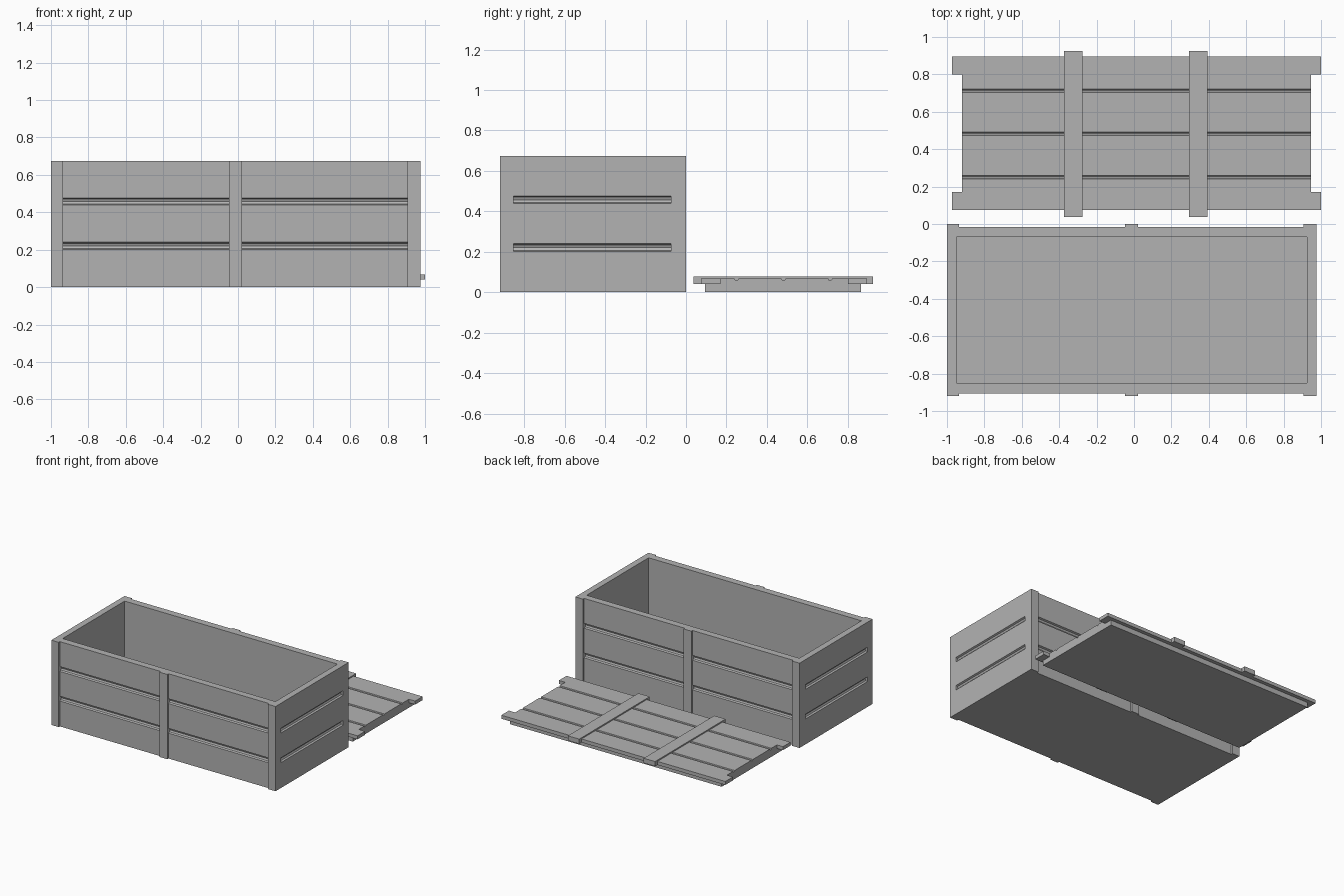
import bpy
import bmesh
from math import pi
from mathutils import Matrix

cube = bpy.data.objects.get("Cube")
if cube:
    bpy.data.objects.remove(cube, do_unlink=True)

# Single plain grey
grey = bpy.data.materials.new("plain grey")
grey.use_nodes = True
grey.diffuse_color = (0.45, 0.45, 0.45, 1)
grey.node_tree.nodes["Principled BSDF"].inputs["Base Color"].default_value = grey.diffuse_color


def finish(name, bm):
    mesh = bpy.data.meshes.new(name)
    bm.to_mesh(mesh)
    bm.free()
    mesh.materials.append(grey)
    obj = bpy.data.objects.new(name, mesh)
    bpy.context.collection.objects.link(obj)
    return obj


def box(name, x, y, z):
    """Box from (low, high) ranges."""
    bm = bmesh.new()
    bmesh.ops.create_cube(bm, size=1)
    for v in bm.verts:
        v.co = [r[0] if c < 0 else r[1] for c, r in zip(v.co, (x, y, z))]
    return finish(name, bm)


def rod(axis, low, high, a, b, radius):
    """Eight-sided groove cutter along x or y; a and b are its other coordinates."""
    bm = bmesh.new()
    mid = (low + high) / 2
    turn = Matrix.Rotation(pi / 2, 4, 'Y' if axis == 'x' else 'X')
    place = (mid, a, b) if axis == 'x' else (a, mid, b)
    bmesh.ops.create_cone(bm, cap_ends=True, segments=8, radius1=radius, radius2=radius,
                          depth=high - low, matrix=Matrix.Translation(place) @ turn)
    return finish("groove_cutter", bm)


def carve(obj, cutters):
    """Subtract the cutters, bake the result and discard the cutters."""
    for c in cutters:
        c.hide_render = True
        mod = obj.modifiers.new("carve", 'BOOLEAN')
        mod.operation = 'DIFFERENCE'
        mod.solver = 'EXACT'
        mod.object = c
    bpy.context.view_layer.update()
    graph = bpy.context.evaluated_depsgraph_get()
    baked = bpy.data.meshes.new_from_object(obj.evaluated_get(graph))
    obj.modifiers.clear()
    obj.data = baked
    for c in cutters:
        bpy.data.objects.remove(c, do_unlink=True)


# Crate body: open box with grooves between its boards
LEFT, RIGHT, FRONT, BACK, HIGH = -1.0, 0.975, -0.905, -0.015, 0.675
POSTS = [(LEFT, -0.935), (-0.047, 0.021), (0.907, RIGHT)]
body = box("crate_body", (LEFT, RIGHT), (FRONT, BACK), (0, HIGH))
cutters = [box("cavity_cutter", (-0.95, 0.925), (-0.85, -0.07), (0.05, 1))]
for z in (0.221, 0.457):
    for y in (FRONT, BACK):
        for left_post, right_post in zip(POSTS, POSTS[1:]):
            cutters.append(rod('x', left_post[1], right_post[0], y, z, 0.019))
    for x in (LEFT, RIGHT):
        cutters.append(rod('y', -0.853, -0.073, x, z, 0.019))
carve(body, cutters)

# Upright posts on the long sides
for side, y in (("front", (-0.92, FRONT)), ("back", (BACK, 0))):
    for place, x in zip(("right", "middle", "left"), POSTS):
        box(f"{side}_{place}_post", x, y, (0, HIGH))

# Lid lying behind the crate: grooved panel over a plug that fits the opening
panel_x = (-0.92, 0.945)
panel = box("lid_panel", panel_x, (0.075, 0.895), (0.04, 0.068))
carve(panel, [rod('x', -1, 1.03, y, 0.068, 0.01) for y in (0.25, 0.483, 0.713)])
box("lid_plug", panel_x, (0.095, 0.865), (0, 0.04))

# Corner tabs of the lid
for end, x in (("right", (-0.973, panel_x[0])), ("left", (panel_x[1], 1.0))):
    for row, y in (("front", (0.075, 0.17)), ("back", (0.8, 0.895))):
        box(f"lid_{row}_{end}_tab", x, y, (0.04, 0.068))

# Cross battens on the lid
for end, x in (("right", (-0.375, -0.275)), ("left", (0.293, 0.393))):
    box(f"lid_{end}_batten", x, (0.038, 0.925), (0.04, 0.078))
